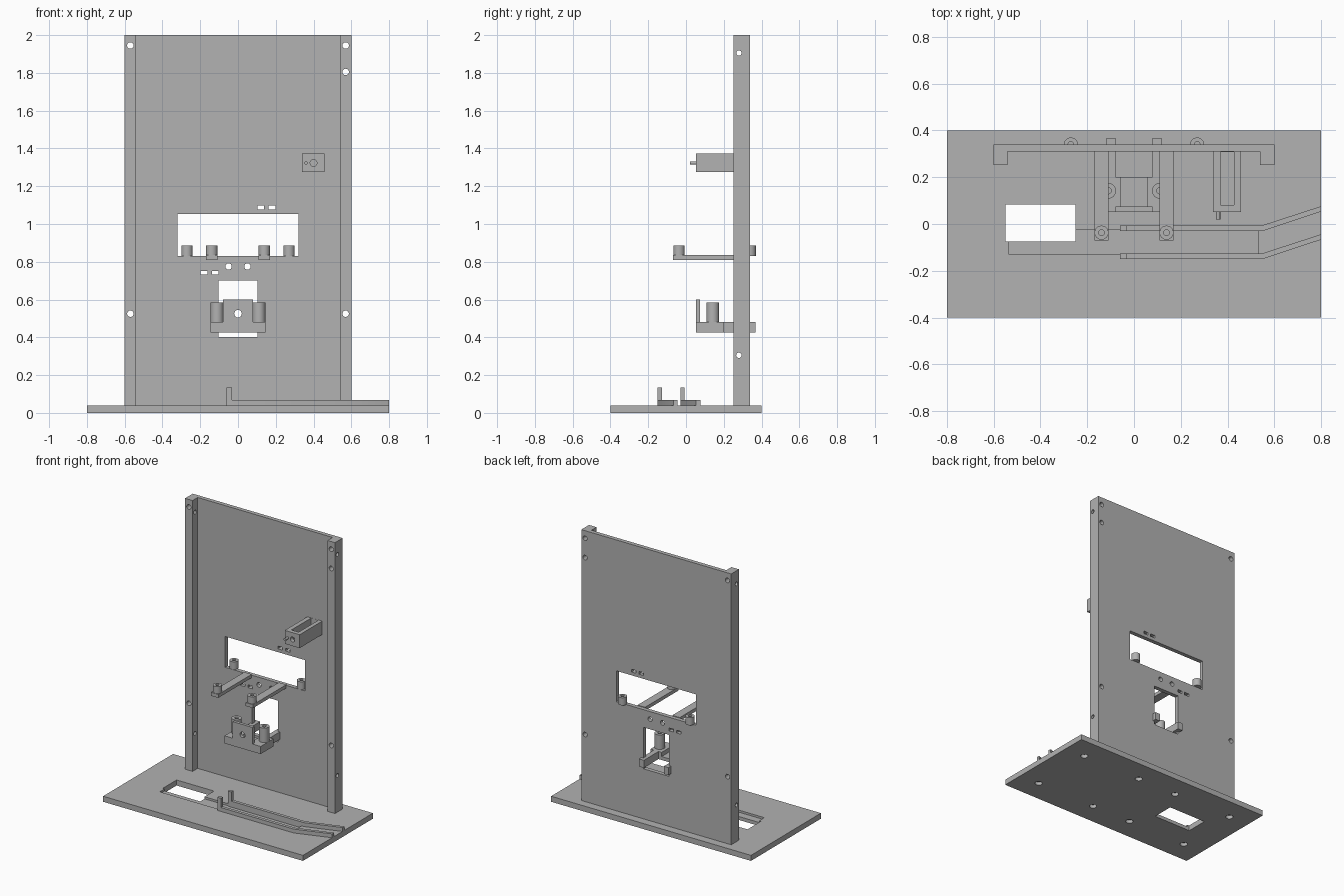
import bpy, bmesh, math
from mathutils import Matrix, Vector

if "Cube" in bpy.data.objects:
    bpy.data.objects.remove(bpy.data.objects["Cube"], do_unlink=True)

grey = bpy.data.materials.new("plain grey")
grey.use_nodes = True
colour = (0.445, 0.445, 0.445, 1)
grey.diffuse_color = colour
grey.node_tree.nodes["Principled BSDF"].inputs["Base Color"].default_value = colour


def add_box(bm, x, y, z):
    """Box from (min, max) pairs."""
    size = Matrix.Diagonal((x[1] - x[0], y[1] - y[0], z[1] - z[0], 1))
    mid = Vector((sum(x) / 2, sum(y) / 2, sum(z) / 2))
    bmesh.ops.create_cube(bm, size=1, matrix=Matrix.Translation(mid) @ size)


def add_rod(bm, centre, r, length, axis="Z"):
    turn = {"X": Matrix.Rotation(math.pi / 2, 4, "Y"),
            "Y": Matrix.Rotation(math.pi / 2, 4, "X"), "Z": Matrix()}[axis]
    bmesh.ops.create_cone(bm, cap_ends=True, segments=32, radius1=r, radius2=r,
                          depth=length, matrix=Matrix.Translation(centre) @ turn)


def add_prism(bm, points, z0, z1):
    face = bm.faces.new([bm.verts.new((x, y, z0)) for x, y in points])
    top = bmesh.ops.extrude_face_region(bm, geom=[face])["geom"]
    verts = [v for v in top if isinstance(v, bmesh.types.BMVert)]
    bmesh.ops.translate(bm, verts=verts, vec=(0, 0, z1 - z0))
    bmesh.ops.recalc_face_normals(bm, faces=bm.faces[:])


def to_object(name, bm):
    mesh = bpy.data.meshes.new(name)
    bm.to_mesh(mesh)
    bm.free()
    mesh.materials.append(grey)
    obj = bpy.data.objects.new(name, mesh)
    bpy.context.collection.objects.link(obj)
    return obj


def finish(name, bm, cuts=None):
    """Make the part, cut its openings and shade it."""
    obj = to_object(name, bm)
    bpy.ops.object.select_all(action="DESELECT")
    obj.select_set(True)
    bpy.context.view_layer.objects.active = obj
    if cuts:
        cutter = to_object("cutter", cuts)
        cutter.hide_render = True
        mod = obj.modifiers.new("openings", "BOOLEAN")
        mod.operation, mod.solver, mod.object = "DIFFERENCE", "EXACT", cutter
        bpy.ops.object.modifier_apply(modifier=mod.name)
        bpy.data.objects.remove(cutter, do_unlink=True)
    bpy.ops.object.shade_smooth_by_angle(angle=math.radians(30))
    return obj


def hollow_peg(name, x, y, z0, z1, r):
    bm, cut = bmesh.new(), bmesh.new()
    add_rod(bm, (x, y, (z0 + z1) / 2), r, z1 - z0)
    add_rod(cut, (x, y, z1), r * 0.4, (z1 - z0) * 1.4)
    finish(name, bm, cut)


# Base plate with a through window, shallow trough and blind screw holes
bm, cut = bmesh.new(), bmesh.new()
add_box(bm, (-0.8, 0.8), (-0.4, 0.4), (0, 0.04))
add_box(cut, (-0.55, -0.25), (-0.075, 0.083), (-0.1, 0.1))
for x in (-0.64, -0.16, 0.16, 0.64):
    for y in (-0.24, 0.24):
        add_rod(cut, (x, y, 0), 0.025, 0.05)
base = finish("base_plate", bm, cut)
trough = bmesh.new()
add_box(trough, (-0.535, 0.53), (-0.13, -0.025), (0.025, 0.1))
cutter = to_object("trough_cutter", trough)
cutter.hide_render = True
mod = base.modifiers.new("trough", "BOOLEAN")
mod.operation, mod.solver, mod.object = "DIFFERENCE", "EXACT", cutter
bpy.ops.object.modifier_apply(modifier=mod.name)
bpy.data.objects.remove(cutter, do_unlink=True)

# Upright panel with forward side flanges, windows, slots and screw holes
bm, cut = bmesh.new(), bmesh.new()
half = [(0.6, 0.34), (0.6, 0.252), (0.54, 0.252), (0.54, 0.31)]
add_prism(bm, half + [(-x, y) for x, y in reversed(half)], 0.04, 2)
add_box(cut, (-0.32, 0.32), (0.2, 0.4), (0.83, 1.053))
add_box(cut, (-0.103, 0.103), (0.2, 0.4), (0.402, 0.702))
for x, z in ((0.12, 1.087), (0.18, 1.087), (-0.18, 0.742), (-0.12, 0.742)):
    add_box(cut, (x - 0.018, x + 0.018), (0.2, 0.4), (z - 0.01, z + 0.01))
for x, z in ((-0.57, 1.945), (0.57, 1.945), (0.57, 1.805), (-0.57, 0.525),
             (0.57, 0.525), (-0.05, 0.775), (0.05, 0.775)):
    add_rod(cut, (x, 0.3, z), 0.017, 0.3, "Y")
for z in (0.305, 1.905):
    for x in (-0.57, 0.57):
        add_rod(cut, (x, 0.28, z), 0.014, 0.1, "X")
finish("upright_panel", bm, cut)

# Support arms with end pegs, and pegs on the window sill
for side, s in (("left", 1), ("right", -1)):
    bm = bmesh.new()
    add_box(bm, sorted((s * 0.109, s * 0.169)), (-0.07, 0.312), (0.81, 0.835))
    finish(side + "_arm", bm)
    hollow_peg(side + "_arm_peg", s * 0.139, -0.037, 0.835, 0.885, 0.03)
    hollow_peg(side + "_sill_peg", s * 0.27, 0.34, 0.83, 0.885, 0.03)
    hollow_peg(side + "_bracket_post", s * 0.111, 0.142, 0.48, 0.585, 0.034)

# Lower bracket: body with rear prongs passing through the small window
bm, cut = bmesh.new(), bmesh.new()
outline = [(0.145, 0.052), (0.145, 0.198), (0.118, 0.198), (0.118, 0.368),
           (0.08, 0.368), (0.08, 0.2)]
add_prism(bm, outline + [(-x, y) for x, y in reversed(outline)], 0.425, 0.48)
add_box(cut, (-0.055, 0.055), (0.075, 0.3), (0.45, 0.6))
finish("lower_bracket", bm, cut)

# Bracket face plate with a round hole
bm, cut = bmesh.new(), bmesh.new()
add_box(bm, (-0.08, 0.08), (0.052, 0.074), (0.475, 0.6))
add_rod(cut, (0, 0.06, 0.525), 0.02, 0.1, "Y")
finish("bracket_face_plate", bm, cut)

# Open-topped channel box with front hole
bm, cut = bmesh.new(), bmesh.new()
add_box(bm, (0.338, 0.457), (0.052, 0.312), (1.275, 1.372))
add_box(cut, (0.37, 0.428), (0.082, 0.309), (1.295, 1.5))
finish_box = finish("channel_box", bm, cut)
hole = bmesh.new()
add_rod(hole, (0.4, 0.05, 1.323), 0.018, 0.1, "Y")
cutter = to_object("hole_cutter", hole)
cutter.hide_render = True
mod = finish_box.modifiers.new("hole", "BOOLEAN")
mod.operation, mod.solver, mod.object = "DIFFERENCE", "EXACT", cutter
bpy.ops.object.modifier_apply(modifier=mod.name)
bpy.data.objects.remove(cutter, do_unlink=True)

# Small pin beside the hole
bm = bmesh.new()
add_rod(bm, (0.36, 0.04, 1.323), 0.009, 0.04, "Y")
finish("box_pin", bm)

# Bent guide rails, each with a tall end post
for name, y in (("rear", -0.03), ("front", -0.15)):
    bm = bmesh.new()
    t = 0.023
    add_prism(bm, [(-0.06, y), (0.55, y), (0.8, y + 0.083), (0.8, y + 0.083 + t),
                   (0.545, y + t), (-0.06, y + t)], 0.025, 0.068)
    finish(name + "_guide_rail", bm)
    bm = bmesh.new()
    add_box(bm, (-0.06, -0.032), (y, y + t), (0.06, 0.135))
    finish(name + "_guide_post", bm)
